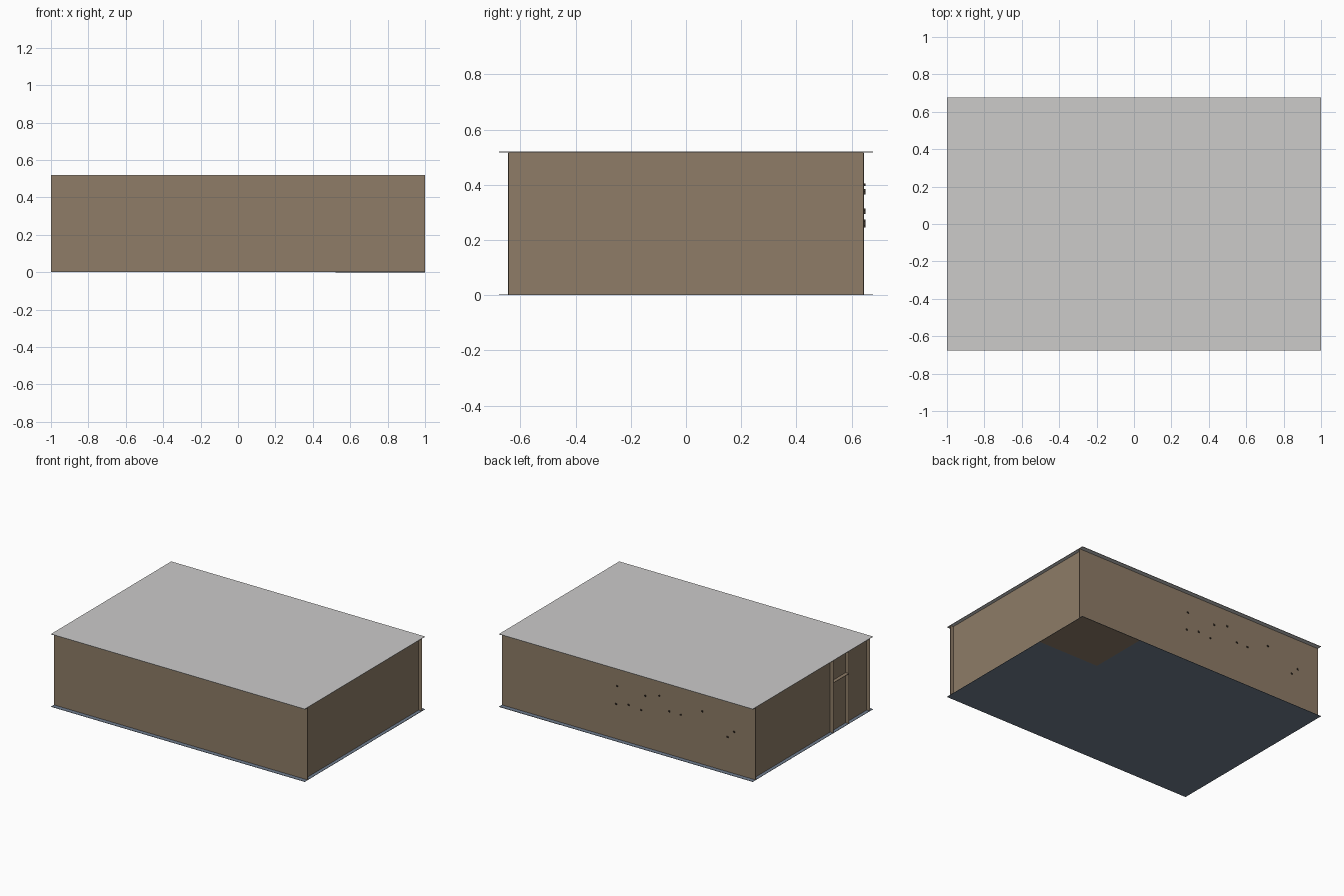
import bpy

cube = bpy.data.objects.get("Cube")
if cube:
    bpy.data.objects.remove(cube, do_unlink=True)


def linear(c):
    c /= 255
    return c / 12.92 if c <= 0.04045 else ((c + 0.055) / 1.055) ** 2.4


def material(name, *rgb):
    mat = bpy.data.materials.new(name)
    mat.use_nodes = True
    colour = [linear(c) for c in rgb] + [1]
    mat.diffuse_color = colour
    mat.node_tree.nodes["Principled BSDF"].inputs["Base Color"].default_value = colour
    return mat


BROWN = material("wall brown", 142, 124, 103)
SLATE = material("floor slate", 112, 125, 142)
GREY = material("roof light grey", 204, 203, 202)
DARK = material("dark brown", 58, 49, 40)


def box(name, mat, x, y, z):
    """Box spanning the given (low, high) ranges."""
    spans = (x, y, z)
    bpy.ops.mesh.primitive_cube_add(size=1, location=[(a + b) / 2 for a, b in spans])
    ob = bpy.context.object
    ob.name = name
    ob.scale = [b - a for a, b in spans]
    bpy.ops.object.transform_apply(location=False, rotation=False, scale=True)
    ob.data.materials.append(mat)
    return ob


T = 0.003            # sheet thickness
H = 0.52             # overall height
EDGE_Y = 0.677       # slab half depth
WALL_Y = 0.645       # long wall outer face
WALL_X = 0.975       # short wall outer face
FULL = (-1, 1)
STOREY = (T, H - T)

# Floor and roof sheets overhang the long walls
box("floor", SLATE, FULL, (-EDGE_Y, EDGE_Y), (0.001, T))
box("roof", GREY, FULL, (-EDGE_Y, EDGE_Y), (H - T, H))
box("corner_room_floor", BROWN, (0.52, 1), (0.25, EDGE_Y), (0, 0.002))

# Long walls run the full width, short walls sit slightly inside their ends
box("front_wall", BROWN, FULL, (-WALL_Y, T - WALL_Y), STOREY)
box("back_wall", BROWN, FULL, (WALL_Y - T, WALL_Y), STOREY)
box("left_wall", BROWN, (WALL_X - T, WALL_X), (-WALL_Y, WALL_Y), STOREY)
box("right_wall", BROWN, (-WALL_X, T - WALL_X), (-WALL_Y, WALL_Y), STOREY)

# Doorway sheets standing proud of the right wall
DOOR = (-0.405, -0.23)
for side, y in zip(("front", "back"), DOOR):
    box("doorway_" + side + "_side", BROWN, (-1, -0.94), (y - T, y), STOREY)
box("doorway_head", BROWN, (-1, -0.94), DOOR, (0.357, 0.36))

# Small chips showing on the back wall
chips = [(0.09, 0.38), (0.1, 0.25), (0, 0.27), (-0.1, 0.26), (-0.13, 0.37),
         (-0.24, 0.4), (-0.32, 0.31), (-0.41, 0.31), (-0.58, 0.38),
         (-0.78, 0.25), (-0.83, 0.3)]
for x, z in chips:
    box("back_wall_chip", DARK, (x - 0.006, x + 0.006),
        (WALL_Y - T, WALL_Y + 0.005), (z - 0.005, z + 0.005))
